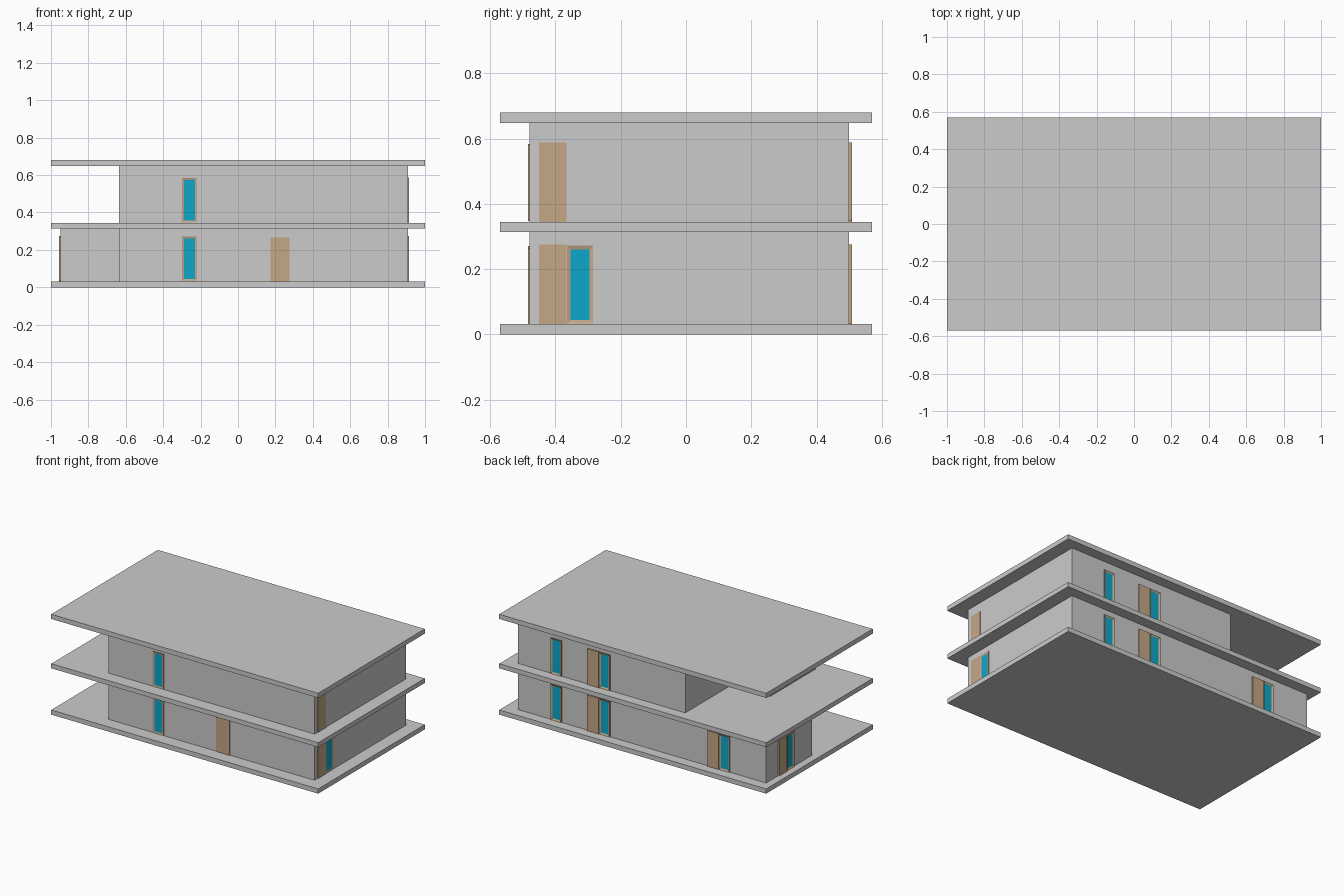
import bpy
import bmesh
from mathutils import Matrix, Vector

if "Cube" in bpy.data.objects:
    bpy.data.objects.remove(bpy.data.objects["Cube"])


def material(name, rgb):
    m = bpy.data.materials.new(name)
    m.diffuse_color = (*rgb, 1)
    m.use_nodes = True
    m.node_tree.nodes["Principled BSDF"].inputs["Base Color"].default_value = m.diffuse_color
    return m


concrete = material("concrete_grey", (0.60, 0.60, 0.60))
wood = material("light_wood", (0.56, 0.385, 0.24))
glass = material("blue_glass", (0.004, 0.39, 0.59))


def finish(name, bm, mats):
    bmesh.ops.recalc_face_normals(bm, faces=bm.faces)
    me = bpy.data.meshes.new(name)
    bm.to_mesh(me)
    bm.free()
    for m in mats:
        me.materials.append(m)
    ob = bpy.data.objects.new(name, me)
    bpy.context.collection.objects.link(ob)
    return ob


def prism(name, outline, z0, z1):
    """Extrude a plan outline from z0 to z1."""
    bm = bmesh.new()
    base = bm.faces.new([bm.verts.new((x, y, z0)) for x, y in outline])
    top = bmesh.ops.extrude_face_region(bm, geom=[base])["geom"]
    verts = [g for g in top if isinstance(g, bmesh.types.BMVert)]
    bmesh.ops.translate(bm, verts=verts, vec=(0, 0, z1 - z0))
    return finish(name, bm, [concrete])


# Outward direction and wall plane of each side
SIDES = {"front": (Vector((0, -1, 0)), 0.48), "back": (Vector((0, 1, 0)), 0.50),
         "right": (Vector((1, 0, 0)), 0.91), "left": (Vector((-1, 0, 0)), 0.95)}


def panel(name, side, a, b, z0, z1, window=False):
    """Thin door or framed window on a wall, from a to b along the wall."""
    out, plane = SIDES[side]
    depth = 0.008 if side in ("back", "left") else 0.004
    along = Vector((abs(out.y), abs(out.x), 0))
    centre = out * (plane + depth / 2) + along * (a + b) / 2 + Vector((0, 0, (z0 + z1) / 2))
    size = along * (b - a) + Vector((abs(out.x), abs(out.y), 0)) * depth + Vector((0, 0, z1 - z0))
    bm = bmesh.new()
    bmesh.ops.create_cube(bm, size=1, matrix=Matrix.Translation(centre) @ Matrix.Diagonal((*size, 1)))
    if window:
        # Inset glass pane, set back inside its frame
        bm.normal_update()
        pane = max(bm.faces, key=lambda f: f.normal.dot(out))
        bmesh.ops.inset_region(bm, faces=[pane], thickness=0.011, use_even_offset=True)
        bmesh.ops.translate(bm, verts=pane.verts, vec=-out * depth * 0.7)
        pane.material_index = 1
    finish(name, bm, [wood, glass])


# Floor and roof slabs
for name, z0, z1 in (("ground_slab", 0, 0.032), ("middle_slab", 0.314, 0.345),
                     ("roof_slab", 0.648, 0.68)):
    prism(name, [(-1, -0.57), (1, -0.57), (1, 0.57), (-1, 0.57)], z0, z1)

# Storeys: the lower wing sits at the back, the upper one is cut away there
prism("lower_storey", [(-0.635, -0.48), (0.91, -0.48), (0.91, 0.5), (-0.95, 0.5),
                       (-0.95, 0.01), (-0.635, 0.01)], 0.032, 0.314)
prism("upper_storey", [(-0.635, -0.48), (0.91, -0.48), (0.91, 0.5), (-0.345, 0.5),
                       (-0.345, 0.01), (-0.635, 0.01)], 0.345, 0.648)

# Openings repeated on both storeys
for level, z in (("lower", 0.032), ("upper", 0.345)):
    top = z + 0.243
    panel(level + "_front_window", "front", -0.30, -0.22, z + 0.002, top - 0.004, True)
    panel(level + "_right_door", "right", -0.45, -0.366, z, top)
    panel(level + "_back_window", "back", 0.58, 0.658, z + 0.002, top, True)
    panel(level + "_back_door", "back", 0.298, 0.385, z, top)
    panel(level + "_back_door_window", "back", 0.216, 0.296, z + 0.002, top, True)

# Openings only on the lower storey
panel("front_door", "front", 0.175, 0.275, 0.032, 0.265)
panel("right_window", "right", -0.365, -0.285, 0.034, 0.272, True)
panel("wing_back_door", "back", -0.60, -0.515, 0.032, 0.275)
panel("wing_back_window", "back", -0.68, -0.602, 0.034, 0.275, True)
panel("wing_left_door", "left", 0.285, 0.37, 0.032, 0.275)
panel("wing_left_window", "left", 0.208, 0.284, 0.034, 0.275, True)
